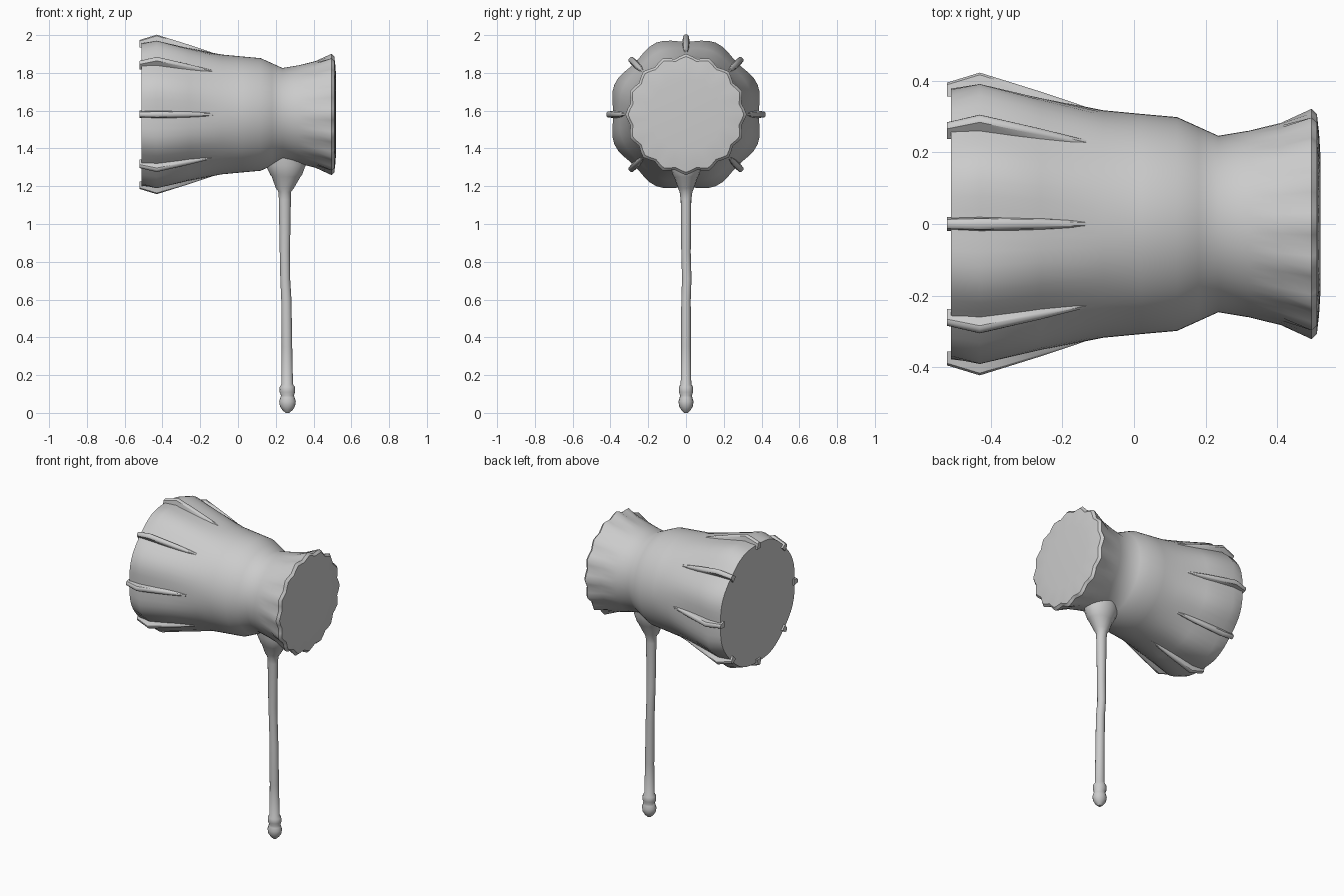
import bpy, bmesh
from math import sin, cos, pi
from mathutils import Matrix

AXIS_Z = 1.58


def loft(name, rings, smooth=40):
    """Skin a list of equal-length point rings and cap both ends."""
    bm = bmesh.new()
    rows = [[bm.verts.new(p) for p in ring] for ring in rings]
    n = len(rows[0])
    for a, b in zip(rows, rows[1:]):
        for i in range(n):
            j = (i + 1) % n
            bm.faces.new((a[i], a[j], b[j], b[i]))
    bm.faces.new(rows[0][::-1])
    bm.faces.new(rows[-1])
    bmesh.ops.recalc_face_normals(bm, faces=bm.faces)
    mesh = bpy.data.meshes.new(name)
    bm.to_mesh(mesh)
    bm.free()
    ob = bpy.data.objects.new(name, mesh)
    bpy.context.collection.objects.link(ob)
    bpy.ops.object.select_all(action='DESELECT')
    ob.select_set(True)
    bpy.context.view_layer.objects.active = ob
    bpy.ops.object.shade_smooth_by_angle(angle=smooth * pi / 180)
    return ob


# Head: x, radius, depth of 8 broad flutes, depth of 16 small flutes
head_profile = [
    (-0.510, 0.382, 0.004, 0), (-0.430, 0.398, 0.013, 0),
    (-0.260, 0.357, 0.006, 0), (-0.085, 0.317, 0, 0),
    (0.020, 0.307, 0, 0), (0.120, 0.298, 0, 0),
    (0.180, 0.271, 0, 0), (0.235, 0.246, 0, 0),
    (0.320, 0.260, 0, 0), (0.410, 0.281, 0, 0.001),
    (0.495, 0.310, 0, 0.011), (0.510, 0.296, 0, 0.010),
    (0.516, 0.250, 0, 0.004), (0.520, 0.190, 0, 0),
]
N = 64
head = []
for x, r, broad, small in head_profile:
    ring = []
    for i in range(N):
        a = 2 * pi * i / N
        q = r - broad * cos(8 * a) + small * cos(16 * a)
        ring.append((x, q * cos(a), AXIS_Z + q * sin(a)))
    head.append(ring)
loft("mallet_head", head)

# Eight tapering ribs: x, bottom radius, top radius, half width
rib_profile = [
    (-0.522, 0.355, 0.394, 0.013), (-0.430, 0.360, 0.422, 0.015),
    (-0.260, 0.330, 0.369, 0.013), (-0.120, 0.300, 0.322, 0.008),
]
for k in range(8):
    rings = [[(x, -w * 1.5, lo), (x, w * 1.5, lo), (x, w, hi - 0.006),
              (x, w * 0.5, hi), (x, -w * 0.5, hi), (x, -w, hi - 0.006)]
             for x, lo, hi, w in rib_profile]
    rib = loft("head_rib", rings)
    rib.data.transform(Matrix.Translation((0, 0, AXIS_Z)) @ Matrix.Rotation(k * pi / 4, 4, 'X'))

# Handle with flared collar and end knob: z, centre x, centre y, x radius, y radius
handle_profile = [
    (0.000, 0.262, 0, 0.010, 0.010), (0.015, 0.262, 0, 0.027, 0.025),
    (0.035, 0.262, 0, 0.040, 0.036), (0.060, 0.262, 0, 0.044, 0.040),
    (0.080, 0.262, 0, 0.038, 0.034), (0.092, 0.262, 0, 0.034, 0.031),
    (0.110, 0.261, 0, 0.041, 0.038), (0.138, 0.261, 0, 0.040, 0.037),
    (0.152, 0.261, 0, 0.030, 0.028), (0.350, 0.259, 0, 0.028, 0.026),
    (0.600, 0.256, 0, 0.027, 0.025), (0.710, 0.250, 0.004, 0.026, 0.025),
    (0.850, 0.248, 0, 0.027, 0.025), (1.130, 0.248, 0, 0.032, 0.028),
    (1.170, 0.248, 0, 0.033, 0.034), (1.190, 0.248, 0, 0.048, 0.042),
    (1.250, 0.255, 0, 0.076, 0.064), (1.260, 0.255, 0, 0.084, 0.070),
    (1.310, 0.253, 0, 0.105, 0.085), (1.370, 0.250, 0, 0.105, 0.090),
]
loft("handle", [[(cx + rx * cos(2 * pi * i / 16), cy + ry * sin(2 * pi * i / 16), z)
                 for i in range(16)] for z, cx, cy, rx, ry in handle_profile])
